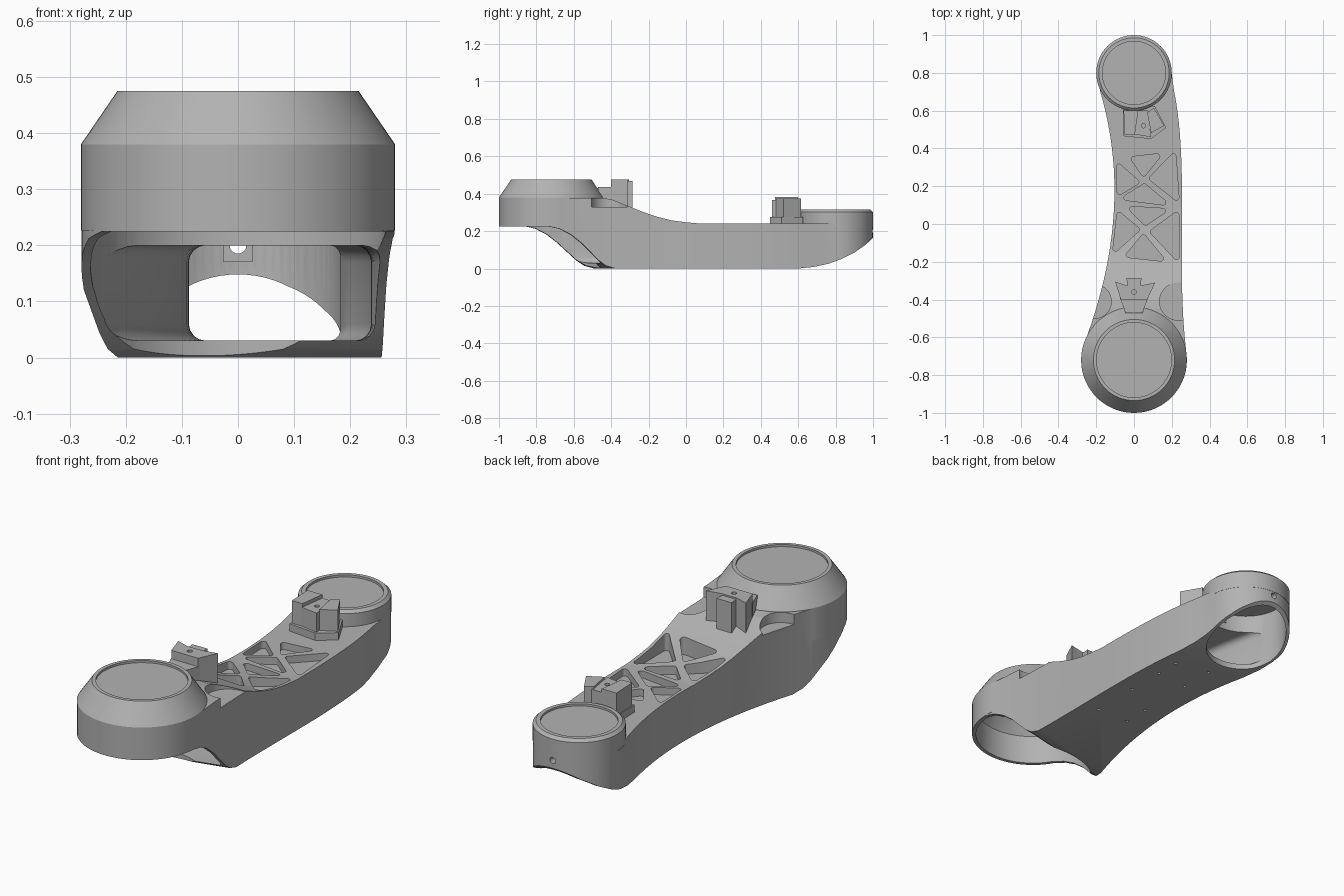
import bpy, bmesh
from math import sin, cos, pi, radians, atan2
from mathutils import Vector

if "Cube" in bpy.data.objects:
    bpy.data.objects.remove(bpy.data.objects["Cube"])

grey = bpy.data.materials.new("machined grey")
grey.use_nodes = True
grey.diffuse_color = (0.45, 0.45, 0.45, 1)
grey.node_tree.nodes["Principled BSDF"].inputs["Base Color"].default_value = (0.45, 0.45, 0.45, 1)

FRONT, REAR = (0, -0.72), (0, 0.8)


def make(name, bm):
    bmesh.ops.recalc_face_normals(bm, faces=bm.faces)
    mesh = bpy.data.meshes.new(name)
    bm.to_mesh(mesh)
    bm.free()
    obj = bpy.data.objects.new(name, mesh)
    bpy.context.collection.objects.link(obj)
    mesh.materials.append(grey)
    return obj


def loft(name, rings):
    """Closed solid through rings of equal length."""
    bm = bmesh.new()
    loops = [[bm.verts.new(p) for p in ring] for ring in rings]
    for a, b in zip(loops, loops[1:]):
        for i in range(len(a)):
            j = (i + 1) % len(a)
            bm.faces.new((a[i], a[j], b[j], b[i]))
    bm.faces.new(loops[0])
    bm.faces.new(loops[-1])
    return make(name, bm)


def prism(name, pts, z0, z1):
    return loft(name, [[(x, y, z) for x, y in pts] for z in (z0, z1)])


def lathe(name, centre, profile, n=64):
    cx, cy = centre
    return loft(name, [[(cx + r * cos(2 * pi * i / n), cy + r * sin(2 * pi * i / n), z)
                        for i in range(n)] for r, z in profile])


def boolean(obj, tool, op="DIFFERENCE"):
    tool.hide_render = True
    mod = obj.modifiers.new("cut", "BOOLEAN")
    mod.operation, mod.object, mod.solver = op, tool, "EXACT"
    bpy.context.view_layer.objects.active = obj
    bpy.ops.object.modifier_apply(modifier=mod.name)
    bpy.data.objects.remove(tool)


def bezier(a, b, c, d, n=24):
    a, b, c, d = map(Vector, (a, b, c, d))
    ts = [i / n for i in range(n + 1)]
    return [a * (1 - t) ** 3 + 3 * b * t * (1 - t) ** 2 + 3 * c * t * t * (1 - t) + d * t ** 3 for t in ts]


def arc(centre, r, a0, a1, n):
    return [(centre[0] + r * cos(a0 + (a1 - a0) * i / n),
             centre[1] + r * sin(a0 + (a1 - a0) * i / n)) for i in range(n + 1)]


def outline(d):
    """Bowed arm seen from above, inset by d."""
    left = bezier((-0.27, -0.65), (-0.085, -0.17), (-0.045, 0.3), (-0.197, 0.76))
    right = bezier((0.2, 0.76), (0.3, 0.35), (0.22, -0.2), (0.275, -0.66))
    front = arc(FRONT, 0.279 - d, radians(5), radians(-190), 40)
    back = arc(REAR, 0.199 - d, radians(180), radians(0), 36)
    return (front + [(p.x + d, p.y) for p in left[1:-1]] + back
            + [(p.x - d, p.y) for p in right[1:-1]])


def rounded(pts, r=0.014):
    """Polygon with arcs on its corners."""
    vs = [Vector(p) for p in pts]
    out = []
    for i, p in enumerate(vs):
        u = (vs[i - 1] - p).normalized()
        w = (vs[(i + 1) % len(vs)] - p).normalized()
        half = u.angle(w) / 2
        reach = r / sin(half)
        c = p + (u + w).normalized() * reach
        n0 = p + u * reach * cos(half) - c
        n1 = p + w * reach * cos(half) - c
        a0 = atan2(n0.y, n0.x)
        sweep = (atan2(n1.y, n1.x) - a0 + pi) % (2 * pi) - pi
        out += arc(c, r, a0, a0 + sweep, 5)
    return out


# Arm body: plan outline trimmed by a side profile with a skewed front cut
body = prism("arm_body", outline(0), -0.1, 0.6)
front_cut = [(-1.2, 0.225), (-0.8, 0.225), (-0.74, 0.212), (-0.68, 0.182), (-0.62, 0.135),
             (-0.57, 0.085), (-0.53, 0.045), (-0.49, 0.015), (-0.44, 0)]
rear_cut = [(0.6, 0), (0.68, 0.008), (0.76, 0.025), (0.83, 0.05), (0.9, 0.085), (0.96, 0.127), (1.05, 0.21)]
top_edge = [(1.05, 0.24), (0.08, 0.24), (0, 0.247), (-0.08, 0.258), (-0.16, 0.278), (-0.24, 0.306),
            (-0.32, 0.338), (-0.4, 0.37), (-0.45, 0.378), (-1.2, 0.378)]
sides = [[(x, y + 0.24 * x, z) for y, z in front_cut] + [(x, y, z) for y, z in rear_cut + top_edge]
         for x in (-0.5, 0.5)]
boolean(body, loft("side_profile", sides), "INTERSECT")

# Joint housings
boolean(body, lathe("front_housing", FRONT, [(0.28, 0.226), (0.28, 0.38), (0.215, 0.475)]), "UNION")
boolean(body, lathe("rear_housing", REAR, [(0.2, 0.22), (0.2, 0.302), (0.186, 0.315)]), "UNION")

# Hollow tunnel with rounded corners, and bores open below
tunnel = prism("tunnel", outline(0.016), 0.03, 0.2)
bm = bmesh.new()
bm.from_mesh(tunnel.data)
rims = [e for e in bm.edges if abs(e.verts[0].co.z - e.verts[1].co.z) < 0.001]
bmesh.ops.bevel(bm, geom=rims, offset=0.03, segments=4, profile=0.5, affect="EDGES")
bm.to_mesh(tunnel.data)
bm.free()
boolean(body, tunnel)
boolean(body, lathe("front_bore", FRONT, [(0.262, -0.1), (0.262, 0.365), (0.2, 0.45)]))
boolean(body, lathe("rear_bore", REAR, [(0.183, -0.1), (0.183, 0.285)]))

# Recessed round covers
boolean(body, lathe("front_recess", FRONT, [(0.198, 0.465), (0.198, 0.6)]))
boolean(body, lathe("rear_recess", REAR, [(0.167, 0.305), (0.167, 0.6)]))

# Shoulder ledges beside the front connector
for x, r in ((-0.21, 0.09), (0.235, 0.1)):
    boolean(body, lathe("ledge", (x, -0.41), [(r, 0.33), (r, 0.6)], 32))

# Triangular lightening pockets
pockets = [[(-0.025, 0.355), (0.155, 0.375), (0.05, 0.245)], [(-0.095, 0.335), (0.035, 0.22), (-0.088, 0.145)],
           [(0.22, 0.39), (0.24, 0.11), (0.075, 0.24)], [(0.055, 0.215), (0.2, 0.095), (-0.08, 0.13)],
           [(-0.045, 0.095), (0.195, 0.08), (0.06, -0.01)], [(-0.088, 0.075), (0.035, -0.03), (-0.115, -0.165)],
           [(0.237, 0.075), (0.08, -0.04), (0.24, -0.21)], [(0.05, -0.05), (0.175, -0.2), (-0.055, -0.175)]]
for tri in pockets:
    boolean(body, prism("pocket", rounded(tri), 0.206, 0.6))

# Screw holes through the floor
for x, ys in ((0.17, (-0.05, 0.19, 0.38, 0.5)), (0.0, (-0.05, 0.08, 0.36, 0.53))):
    for y in ys:
        boolean(body, lathe("screw_hole", (x, y), [(0.007, -0.1), (0.007, 0.1)], 12))

# Rear wall hole with an inner boss
boss = prism("rear_boss", [(-0.026, 0.965), (0.026, 0.965), (0.026, 0.985), (-0.026, 0.985)], 0.17, 0.23)
ring = [(0.015 * cos(pi * i / 8), 0.2 + 0.015 * sin(pi * i / 8)) for i in range(16)]
for part in (body, boss):
    boolean(part, loft("wall_hole", [[(x, y, z) for x, z in ring] for y in (0.9, 1.1)]))

# Front connector: low wedge, taller fan block, side ears and tab
parts = [body, boss,
         prism("front_connector_wedge", [(-0.045, -0.47), (0.045, -0.47), (0.075, -0.39), (-0.075, -0.39)], 0.34, 0.435)]
fan = prism("front_connector_block", [(-0.07, -0.4), (0.07, -0.4), (0.112, -0.31), (0.04, -0.325),
                                      (-0.04, -0.325), (-0.1, -0.305)], 0.29, 0.475)
boolean(fan, lathe("pin_hole", (0, -0.36), [(0.012, 0.45), (0.012, 0.6)], 16))
parts += [fan, prism("front_connector_tab", [(-0.035, -0.33), (0.035, -0.33), (0.04, -0.285), (-0.04, -0.285)], 0.29, 0.468)]

# Rear connector: three fanned blocks on a foot
middle = prism("rear_connector_middle", [(0.02, 0.6), (0.0, 0.475), (0.09, 0.46), (0.075, 0.6)], 0.235, 0.365)
boolean(middle, lathe("pin_hole", (0.05, 0.52), [(0.011, 0.34), (0.011, 0.6)], 16))
parts += [middle,
          prism("rear_connector_left", [(-0.055, 0.6), (-0.05, 0.475), (0.005, 0.475), (0.022, 0.6)], 0.235, 0.382),
          prism("rear_connector_right", [(0.07, 0.59), (0.105, 0.615), (0.16, 0.52), (0.09, 0.482)], 0.235, 0.375),
          prism("rear_connector_foot", [(-0.06, 0.62), (-0.055, 0.465), (0.09, 0.45), (0.17, 0.51), (0.11, 0.625)], 0.235, 0.275)]

bpy.ops.object.select_all(action="DESELECT")
for obj in parts:
    obj.select_set(True)
bpy.context.view_layer.objects.active = body
bpy.ops.object.shade_smooth_by_angle(angle=radians(25))
